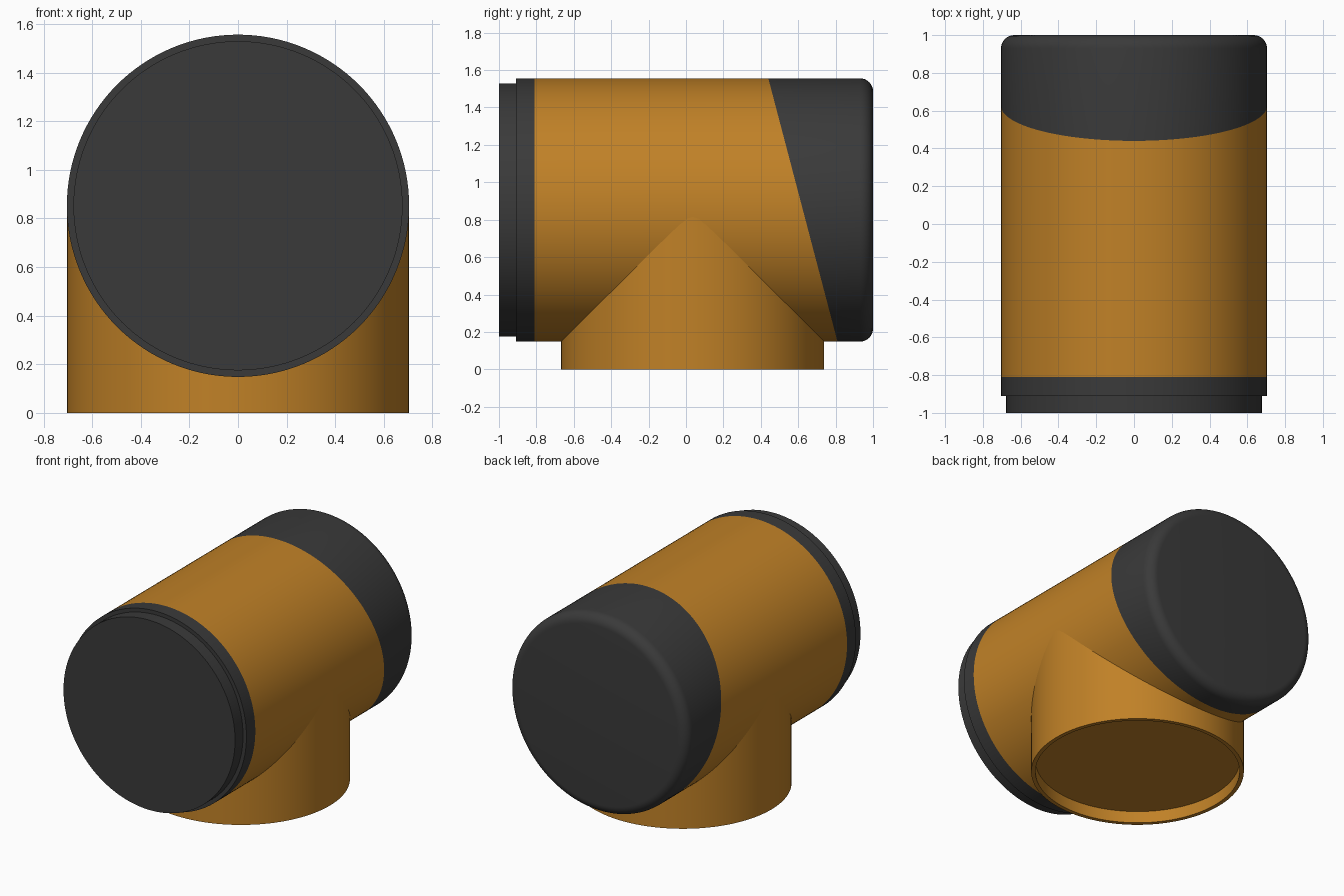
import bpy, bmesh, math
from mathutils import Matrix, Vector

if "Cube" in bpy.data.objects:
    bpy.data.objects.remove(bpy.data.objects["Cube"], do_unlink=True)


def make_material(name, colour):
    mat = bpy.data.materials.new(name)
    mat.use_nodes = True
    mat.diffuse_color = colour
    mat.node_tree.nodes["Principled BSDF"].inputs["Base Color"].default_value = colour
    return mat


ORANGE = make_material("amber orange", (0.53, 0.22, 0.02, 1))
DARK = make_material("charcoal", (0.042, 0.042, 0.042, 1))

R = 0.704            # barrel radius
AXIS_Z = 0.852       # barrel height
SIDES = 128
ALONG_Y = Matrix.Translation((0, 0, AXIS_Z)) @ Matrix.Rotation(-math.pi / 2, 4, 'X')
CUT_POINT = Vector((0, 0.44, AXIS_Z + R))
CUT_NORMAL = Vector((0, 2 * R, 0.37))


def lathe(name, profile, mat, matrix, cut=None):
    """Spin (radius, height) points about z, place them, optionally cut at a slant."""
    bm = bmesh.new()
    verts = [bm.verts.new((r, 0, h)) for r, h in profile]
    edges = [bm.edges.new(pair) for pair in zip(verts, verts[1:])]
    bmesh.ops.spin(bm, geom=verts + edges, cent=(0, 0, 0), axis=(0, 0, 1),
                   angle=math.tau, steps=SIDES, use_merge=True)
    bmesh.ops.remove_doubles(bm, verts=bm.verts, dist=1e-5)
    bm.transform(matrix)
    if cut:
        bmesh.ops.bisect_plane(bm, geom=bm.verts[:] + bm.edges[:] + bm.faces[:],
                               plane_co=CUT_POINT, plane_no=CUT_NORMAL,
                               clear_outer=cut == "front", clear_inner=cut == "back")
    # Close the open rims, then face everything outward
    bmesh.ops.holes_fill(bm, edges=[e for e in bm.edges if e.is_boundary], sides=0)
    bmesh.ops.recalc_face_normals(bm, faces=bm.faces)
    mesh = bpy.data.meshes.new(name)
    bm.to_mesh(mesh)
    bm.free()
    mesh.materials.append(mat)
    obj = bpy.data.objects.new(name, mesh)
    bpy.context.collection.objects.link(obj)
    bpy.ops.object.select_all(action='DESELECT')
    obj.select_set(True)
    bpy.context.view_layer.objects.active = obj
    bpy.ops.object.shade_smooth_by_angle(angle=math.radians(30))
    return obj


# Stepped front cap
lathe("front_cap", [(0, -1), (0.677, -1), (0.677, -0.91), (R, -0.91), (R, -0.81)],
      DARK, ALONG_Y)

# Main barrel, cut at a slant at the back
lathe("barrel", [(R, -0.81), (R, 0.9)], ORANGE, ALONG_Y, "front")

# Rear cap with a rounded rim
FILLET = 0.07
rim = [(R - FILLET + FILLET * math.cos(a), 1 - FILLET + FILLET * math.sin(a))
       for a in (math.pi / 2 * i / 8 for i in range(9))]
lathe("rear_cap", [(R, 0)] + rim + [(0, 1)], DARK, ALONG_Y, "back")

# Neck below the barrel, with a shallow recess underneath
lathe("neck", [(0, 0.085), (0.675, 0.085), (0.675, 0), (0.703, 0), (0.703, AXIS_Z)],
      ORANGE, Matrix.Translation((0, 0.036, 0)))
